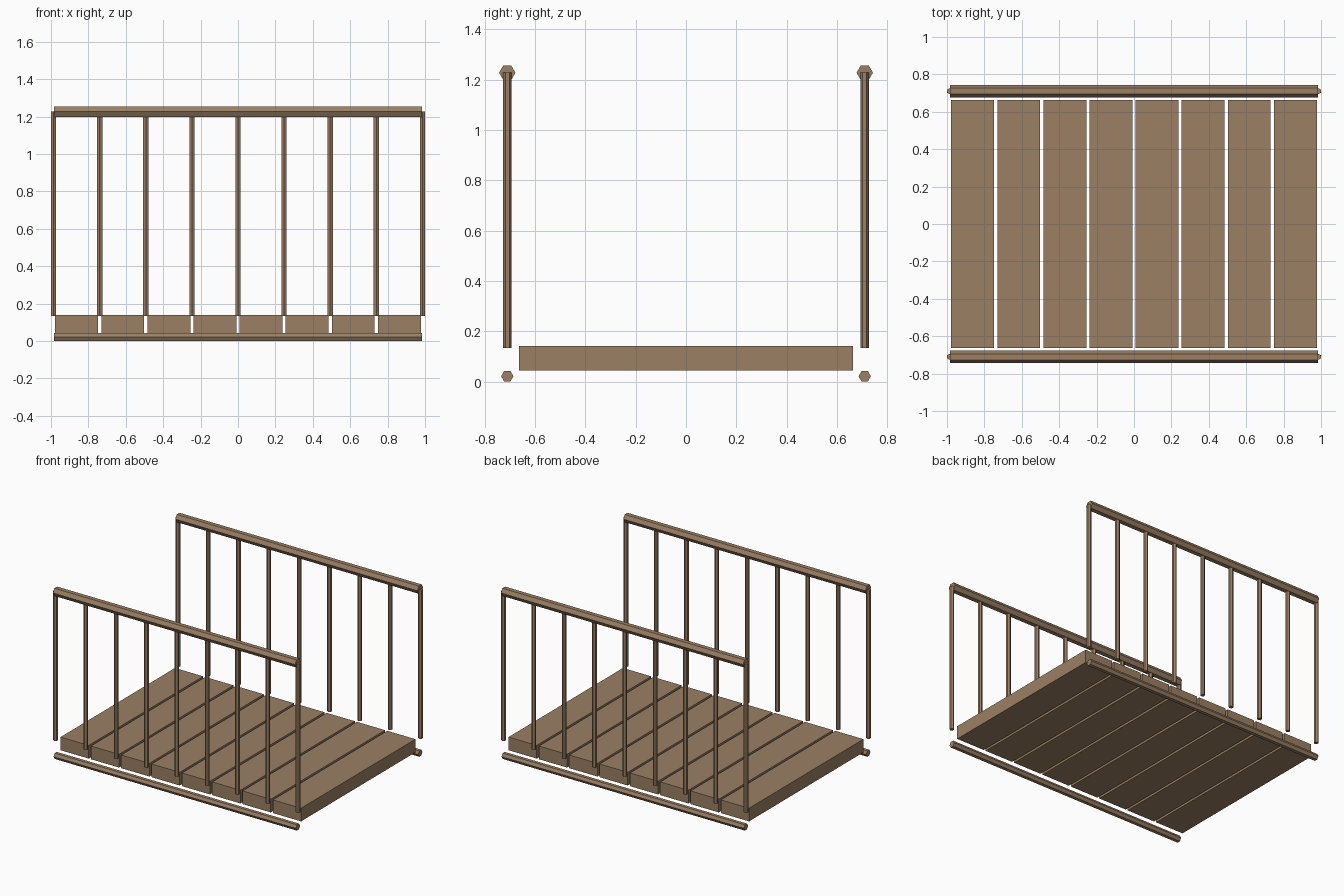
import bpy, math

if "Cube" in bpy.data.objects:
    bpy.data.objects.remove(bpy.data.objects["Cube"])

wood = bpy.data.materials.new("brown wood")
wood.diffuse_color = (0.328, 0.216, 0.127, 1)
wood.use_nodes = True
wood.node_tree.nodes["Principled BSDF"].inputs["Base Color"].default_value = wood.diffuse_color

PITCH = 0.2465   # spacing of posts and planks
SIDE_Y = 0.71    # distance of the railings from the centre line


def finish(name):
    ob = bpy.context.object
    ob.name = name
    ob.data.materials.append(wood)
    return ob


def hex_bar(name, radius, length, location, rotation=(0, 0, 0)):
    """Six-sided bar whose corners point along y."""
    bpy.ops.mesh.primitive_cylinder_add(
        vertices=6, radius=radius, depth=length,
        location=location, rotation=rotation)
    return finish(name)


# Deck planks
for i in range(8):
    bpy.ops.mesh.primitive_cube_add(size=1, location=((i - 3.5) * PITCH, 0, 0.092))
    plank = finish(f"plank_{i + 1}")
    plank.scale = (0.229, 1.328, 0.097)

along_x = (0, math.pi / 2, 0)
for side, y in (("front", -SIDE_Y), ("back", SIDE_Y)):
    # Handrail and the thinner beam at ground level
    hex_bar(f"{side}_handrail", 0.0325, 1.969, (0, y, 1.227), along_x)
    hex_bar(f"{side}_ground_beam", 0.0245, 1.969, (0, y, 0.0212), along_x)
    # Railing posts
    for i in range(9):
        hex_bar(f"{side}_post_{i + 1}", 0.016, 1.094,
                ((i - 4) * PITCH, y, 0.68))
